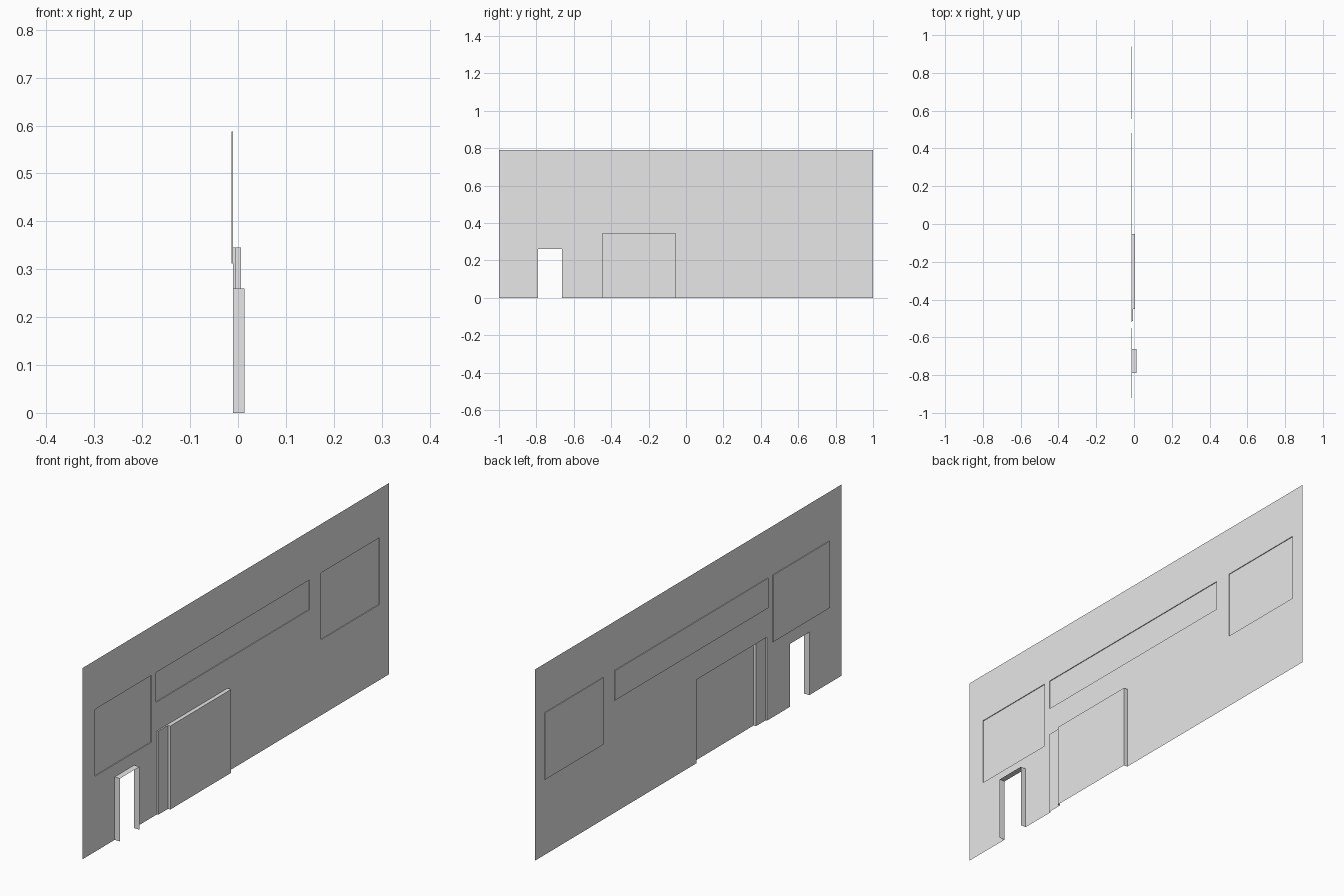
import bpy
import bmesh

if "Cube" in bpy.data.objects:
    bpy.data.objects.remove(bpy.data.objects["Cube"], do_unlink=True)

grey = bpy.data.materials.new("plain_grey")
grey.use_nodes = True
colour = (0.8, 0.8, 0.8, 1)
grey.diffuse_color = colour
grey.node_tree.nodes["Principled BSDF"].inputs["Base Color"].default_value = colour

WALL_X = -0.0105
PANE_X = -0.0138
STRIP_X = -0.0045
GARAGE_X = 0.006
DOOR_X = 0.0138
HEAD = 0.588
GARAGE_TOP = 0.345

# Openings as (y0, y1, z0, z1)
left_window = (-0.92, -0.55, 0.312, HEAD)
long_window = (-0.52, 0.483, 0.465, HEAD)
right_window = (0.557, 0.94, 0.312, HEAD)
garage = (-0.45, -0.053, 0, GARAGE_TOP)
strip = (-0.513, -0.45, 0, GARAGE_TOP)
door = (-0.79, -0.663, 0, 0.26)
openings = [left_window, long_window, right_window, garage, strip, door]


def build(name, quads):
    bm = bmesh.new()
    for quad in quads:
        bm.faces.new([bm.verts.new(p) for p in quad])
    bmesh.ops.remove_doubles(bm, verts=bm.verts, dist=0.0001)
    mesh = bpy.data.meshes.new(name)
    bm.to_mesh(mesh)
    bm.free()
    mesh.materials.append(grey)
    obj = bpy.data.objects.new(name, mesh)
    bpy.context.collection.objects.link(obj)


def panel(rect, x):
    y0, y1, z0, z1 = rect
    return [(x, y0, z0), (x, y1, z0), (x, y1, z1), (x, y0, z1)]


def side(y, z0, z1, xa, xb):
    return [(xa, y, z0), (xb, y, z0), (xb, y, z1), (xa, y, z1)]


def ledge(z, y0, y1, xa, xb):
    return [(xa, y0, z), (xa, y1, z), (xb, y1, z), (xb, y0, z)]


# Wall sheet with openings left out
ys = sorted({-1, 1} | {y for o in openings for y in o[:2]})
zs = sorted({0, 0.79} | {z for o in openings for z in o[2:]})
cells = []
for y0, y1 in zip(ys, ys[1:]):
    for z0, z1 in zip(zs, zs[1:]):
        y, z = (y0 + y1) / 2, (z0 + z1) / 2
        if not any(o[0] < y < o[1] and o[2] < z < o[3] for o in openings):
            cells.append(panel((y0, y1, z0, z1), WALL_X))
build("wall", cells)

# Recessed windows with a reveal on every side
windows = {"left_window": left_window, "long_window": long_window, "right_window": right_window}
for name, rect in windows.items():
    y0, y1, z0, z1 = rect
    build(name, [panel(rect, PANE_X)]
          + [side(y, z0, z1, WALL_X, PANE_X) for y in (y0, y1)]
          + [ledge(z, y0, y1, WALL_X, PANE_X) for z in (z0, z1)])

# Open doorway surround
y0, y1, z0, z1 = door
build("doorway_surround", [side(y, z0, z1, WALL_X, DOOR_X) for y in (y0, y1)]
      + [ledge(z1, y0, y1, WALL_X, DOOR_X)])

# Garage front standing proud of the wall
y0, y1, z0, z1 = garage
build("garage_front", [panel(garage, GARAGE_X),
                       side(y0, z0, z1, STRIP_X, GARAGE_X),
                       side(y1, z0, z1, WALL_X, GARAGE_X),
                       ledge(z1, y0, y1, WALL_X, GARAGE_X)])

# Shallow strip beside the garage front
y0, y1, z0, z1 = strip
build("garage_side_strip", [panel(strip, STRIP_X),
                            side(y0, z0, z1, WALL_X, STRIP_X),
                            ledge(z1, y0, y1, WALL_X, STRIP_X)])
